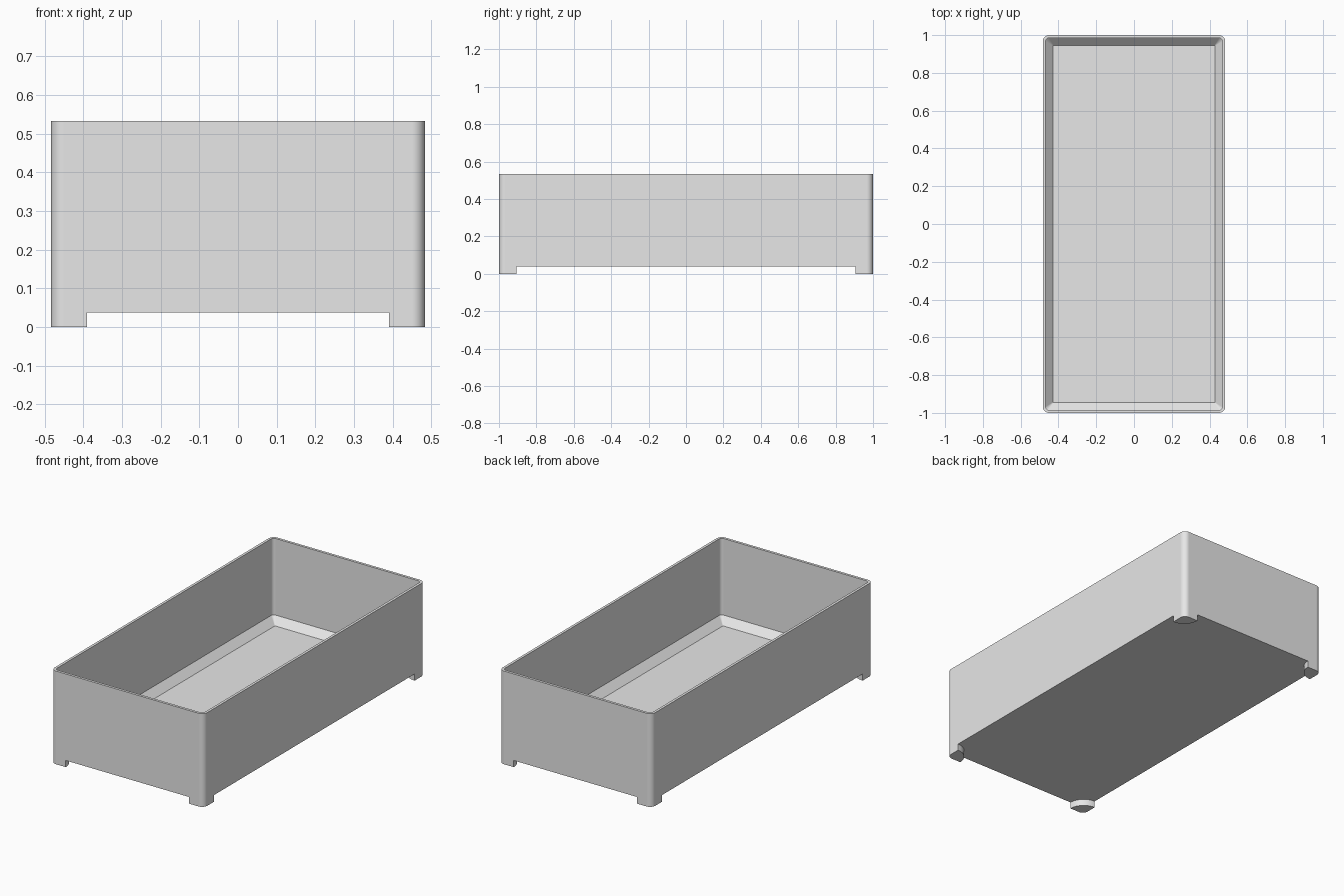
import bpy
import bmesh
from math import cos, sin, pi

if "Cube" in bpy.data.objects:
    bpy.data.objects.remove(bpy.data.objects["Cube"], do_unlink=True)

HX, HY, TOP = 0.483, 1.0, 0.533        # half width, half length, height
WALL, CHAMFER, FLOOR = 0.015, 0.04, 0.055
RADIUS, FOOT, FOOT_H = 0.033, 0.093, 0.038
SEGS = 10
CORNERS = [(1, 1), (-1, 1), (-1, -1), (1, -1)]


def rounded_rect(inset, radius):
    """Counterclockwise outline of the box, pulled in by inset."""
    pts = []
    for k, (sx, sy) in enumerate(CORNERS):
        for i in range(SEGS + 1):
            a = (k + i / SEGS) * pi / 2
            pts.append((sx * (HX - inset - radius) + radius * cos(a),
                        sy * (HY - inset - radius) + radius * sin(a)))
    return pts


def foot_outline(margin):
    """Oversized outline with a quarter-round bite left out at each corner."""
    pts = []
    for k, (sx, sy) in enumerate(CORNERS):
        arc = [(HX - FOOT * sin(t), HY - FOOT * cos(t))
               for t in (i / SEGS * pi / 2 for i in range(SEGS + 1))]
        arc = [(HX + margin, HY - FOOT)] + arc + [(HX - FOOT, HY + margin)]
        if k % 2:
            arc.reverse()
        pts += [(sx * x, sy * y) for x, y in arc]
    return pts


def loft(name, rings):
    """Closed solid skinned through matching outlines at given heights."""
    bm = bmesh.new()
    loops = [[bm.verts.new((x, y, z)) for x, y in pts] for pts, z in rings]
    for a, b in zip(loops, loops[1:]):
        for i in range(len(a)):
            j = (i + 1) % len(a)
            bm.faces.new((a[i], a[j], b[j], b[i]))
    bm.faces.new(loops[0][::-1])
    bm.faces.new(loops[-1])
    bmesh.ops.recalc_face_normals(bm, faces=bm.faces)
    mesh = bpy.data.meshes.new(name)
    bm.to_mesh(mesh)
    bm.free()
    obj = bpy.data.objects.new(name, mesh)
    bpy.context.collection.objects.link(obj)
    return obj


# Open tray: outer wall, thin rim, inner wall, chamfer down to the floor
inner = rounded_rect(WALL, RADIUS - WALL)
tray = loft("tray", [
    (rounded_rect(0, RADIUS), 0),
    (rounded_rect(0, RADIUS), TOP),
    (inner, TOP),
    (inner, FLOOR + CHAMFER),
    (rounded_rect(WALL + CHAMFER, 0.002), FLOOR),
])

# Underside cut that leaves the four corner feet
cutter = loft("underside_cutter", [(foot_outline(0.1), -0.1),
                                   (foot_outline(0.1), FOOT_H)])
cutter.hide_render = True
cut = tray.modifiers.new("feet", 'BOOLEAN')
cut.operation, cut.solver, cut.object = 'DIFFERENCE', 'EXACT', cutter

bpy.ops.object.select_all(action='DESELECT')
tray.select_set(True)
bpy.context.view_layer.objects.active = tray
bpy.ops.object.modifier_apply(modifier=cut.name)
bpy.data.objects.remove(cutter, do_unlink=True)

# Smooth corners with flat walls
bpy.ops.object.shade_smooth_by_angle()
normals = tray.modifiers.new("flat_walls", 'WEIGHTED_NORMAL')
normals.keep_sharp = True

# Plain grey finish
grey = bpy.data.materials.new("light_grey")
grey.use_nodes = True
colour = (0.8, 0.8, 0.8, 1)
grey.diffuse_color = colour
grey.node_tree.nodes["Principled BSDF"].inputs["Base Color"].default_value = colour
tray.data.materials.clear()
tray.data.materials.append(grey)
